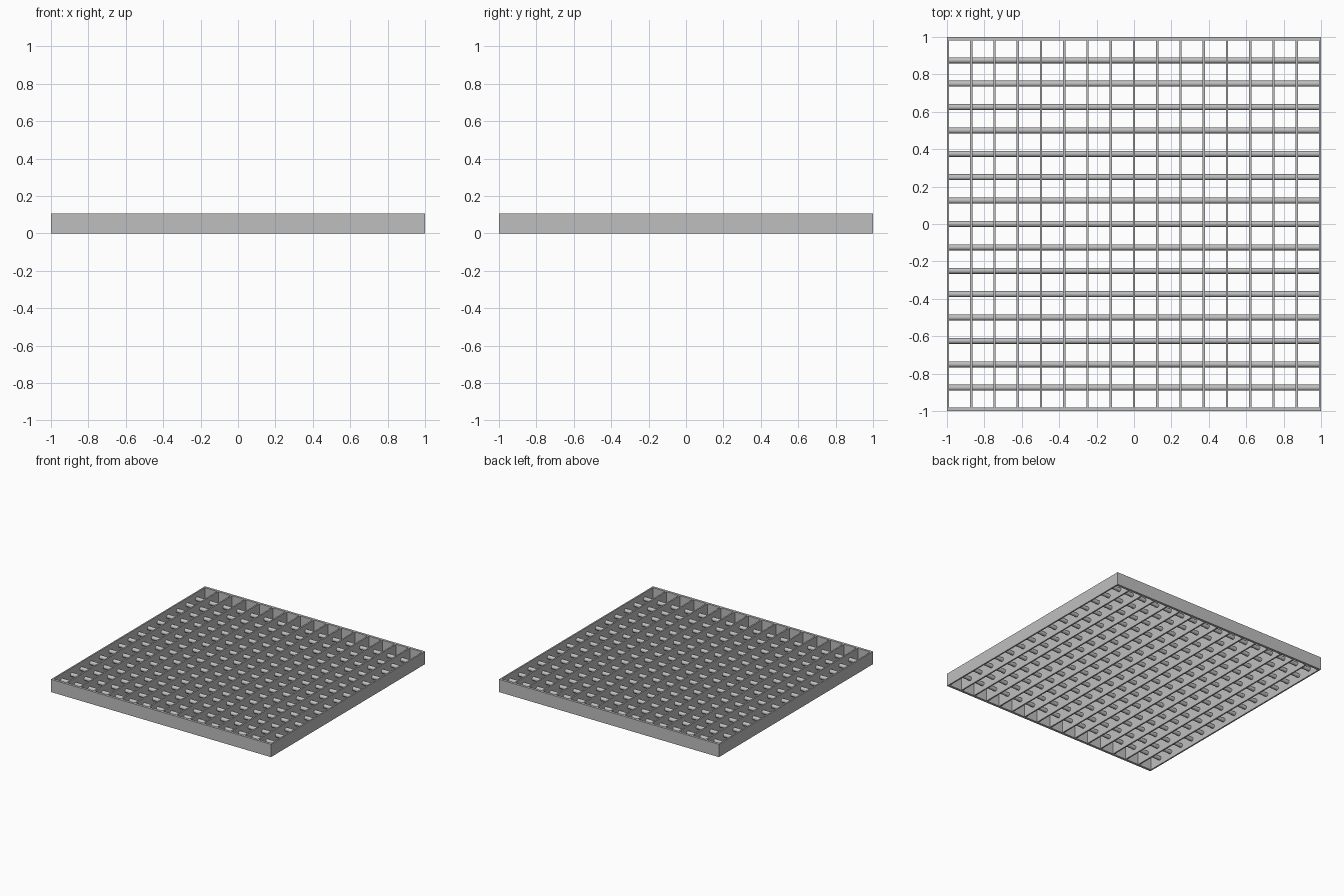
import bpy
import bmesh
import math
from mathutils import Matrix, Vector

if "Cube" in bpy.data.objects:
    bpy.data.objects.remove(bpy.data.objects["Cube"])

HEIGHT = 0.105      # grating depth
PITCH = 0.125       # spacing of bars and rods
BAR = 0.012         # bearing bar thickness
BAND = 0.02         # end band thickness
ROD_R = 0.016       # cross rod radius

steel = bpy.data.materials.new("grey_steel")
steel.diffuse_color = (0.52, 0.52, 0.52, 1.0)
steel.use_nodes = True
steel.node_tree.nodes["Principled BSDF"].inputs["Base Color"].default_value = steel.diffuse_color


def finish(name, bm):
    mesh = bpy.data.meshes.new(name)
    bm.to_mesh(mesh)
    bm.free()
    mesh.materials.append(steel)
    obj = bpy.data.objects.new(name, mesh)
    bpy.context.collection.objects.link(obj)
    return obj


def add_box(bm, centre, size):
    bmesh.ops.create_cube(bm, size=1.0, matrix=Matrix.Translation(Vector(centre))
                          @ Matrix.Diagonal((*size, 1.0)))


# Bearing bars running front to back
bm = bmesh.new()
for i in range(-8, 9):
    x = i * (2.0 - BAR) / 16
    add_box(bm, (x, 0, HEIGHT / 2), (BAR, 2.0 - 2 * BAND, HEIGHT))
finish("bearing_bars", bm)

# Solid end bands closing the front and back
bm = bmesh.new()
for side in (-1, 1):
    add_box(bm, (0, side * (1.0 - BAND / 2), HEIGHT / 2), (2.0, BAND, HEIGHT))
finish("end_bands", bm)

# Round cross rods threaded through the bars
bm = bmesh.new()
for i in range(-7, 8):
    bmesh.ops.create_cone(
        bm, cap_ends=True, segments=16, radius1=ROD_R, radius2=ROD_R,
        depth=2.0 - BAR,
        matrix=Matrix.Translation((0, i * PITCH, HEIGHT / 2))
        @ Matrix.Rotation(math.pi / 2, 4, 'Y'))
bmesh.ops.reverse_faces(bm, faces=bm.faces[:])
rods = finish("cross_rods", bm)
bpy.context.view_layer.objects.active = rods
rods.select_set(True)
bpy.ops.object.shade_smooth_by_angle(angle=math.radians(30))
